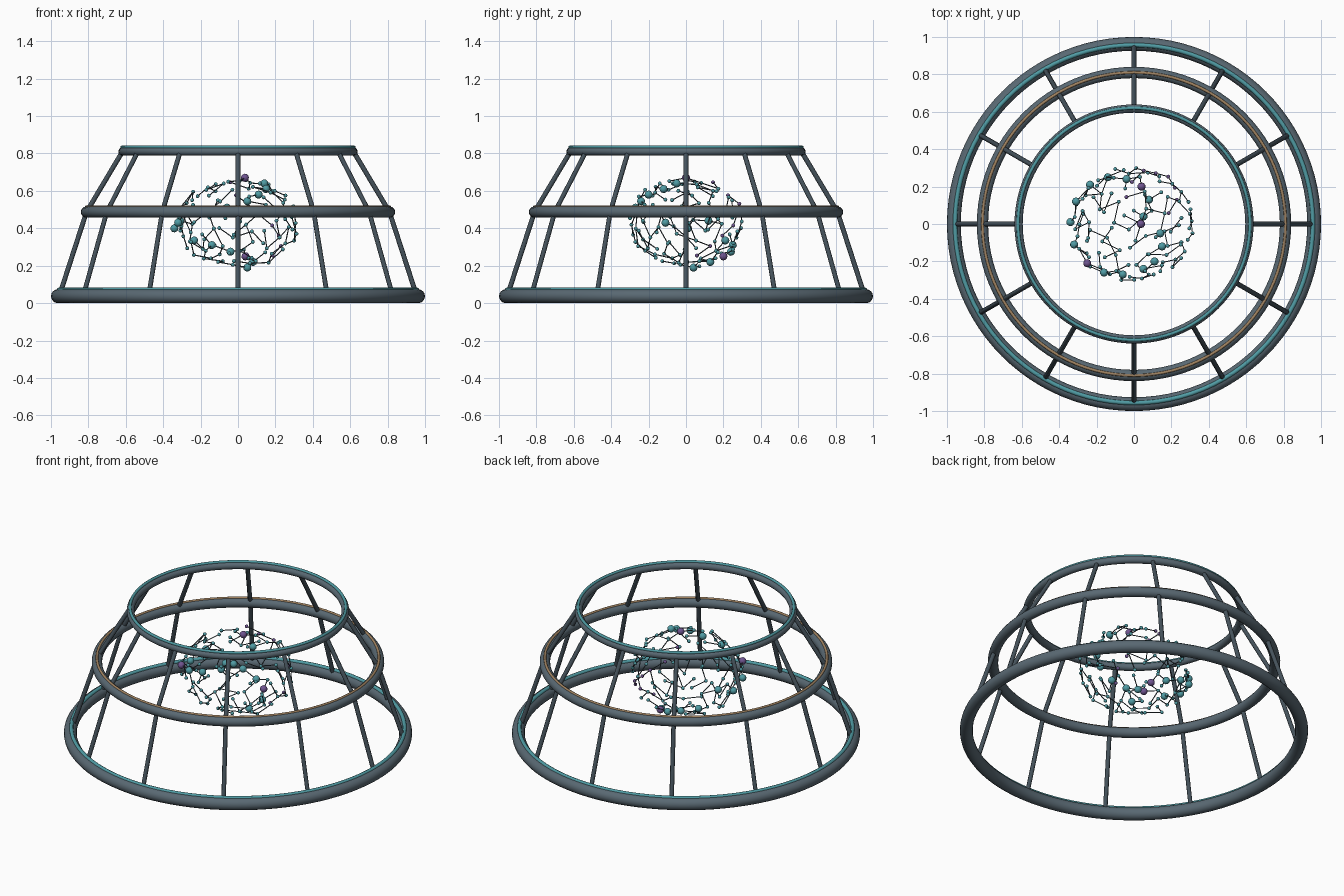
import bpy, bmesh, math, random
from mathutils import Vector, Matrix

if "Cube" in bpy.data.objects:
    bpy.data.objects.remove(bpy.data.objects["Cube"])

random.seed(4)

def material(name, rgb):
    m = bpy.data.materials.new(name)
    m.diffuse_color = (*rgb, 1)
    m.use_nodes = True
    m.node_tree.nodes["Principled BSDF"].inputs["Base Color"].default_value = m.diffuse_color
    return m

FRAME = material("frame_grey", (0.10, 0.14, 0.17))
STRUT = material("strut_grey", (0.06, 0.085, 0.105))
TEAL = material("teal", (0.08, 0.33, 0.37))
TAN = material("tan", (0.36, 0.23, 0.12))
PURPLE = material("purple", (0.16, 0.09, 0.28))

def ring(name, major, minor, z, mat, sides=16):
    bpy.ops.mesh.primitive_torus_add(major_segments=96, minor_segments=sides,
                                     major_radius=major, minor_radius=minor, location=(0, 0, z))
    o = bpy.context.object
    o.name = name
    o.data.materials.append(mat)
    bpy.ops.object.shade_smooth()

def finish(bm, name, mat):
    me = bpy.data.meshes.new(name)
    bm.to_mesh(me)
    bm.free()
    me.materials.append(mat)
    o = bpy.data.objects.new(name, me)
    bpy.context.collection.objects.link(o)
    bpy.context.view_layer.objects.active = o
    o.select_set(True)
    bpy.ops.object.shade_smooth_by_angle(angle=math.radians(50))
    o.select_set(False)

def rod(bm, a, b, r, sides):
    d = b - a
    rot = d.to_track_quat('Z', 'Y').to_matrix().to_4x4()
    bmesh.ops.create_cone(bm, cap_ends=True, segments=sides, radius1=r, radius2=r,
                          depth=d.length, matrix=Matrix.Translation((a + b) / 2) @ rot)

def ball(bm, p, r, detail):
    bmesh.ops.create_icosphere(bm, subdivisions=detail, radius=r, matrix=Matrix.Translation(p))

# three stacked hoops, each with a thin coloured inlay on top
ring("lower_hoop", 0.963, 0.037, 0.037, FRAME)
ring("lower_inlay", 0.957, 0.012, 0.071, TEAL, 8)
ring("middle_hoop", 0.81, 0.030, 0.487, FRAME)
ring("middle_inlay", 0.81, 0.008, 0.515, TAN, 8)
ring("upper_hoop", 0.617, 0.022, 0.811, FRAME)
ring("upper_inlay", 0.62, 0.009, 0.834, TEAL, 8)

# twelve bent struts joining the hoops
bpy.ops.object.select_all(action='DESELECT')
bm = bmesh.new()
for i in range(12):
    a = i * math.tau / 12
    pts = [Vector((r * math.cos(a), r * math.sin(a), z))
           for r, z in ((0.955, 0.04), (0.81, 0.487), (0.617, 0.811))]
    for p, q in zip(pts, pts[1:]):
        rod(bm, p, q, 0.013, 8)
finish(bm, "struts", STRUT)

# large nodes: a tilted loop around the core
C = Vector((0, 0, 0.43))
teal_big = [(0.05, -0.24, 0.545), (0.11, -0.20, 0.58), (0.15, -0.12, 0.61), (0.14, -0.05, 0.64),
            (0.05, 0.04, 0.19), (0.08, 0.13, 0.22), (-0.04, 0.24, 0.275), (-0.14, 0.25, 0.31),
            (-0.235, 0.21, 0.335), (-0.31, 0.12, 0.44), (-0.34, 0.01, 0.40), (-0.32, -0.11, 0.43),
            (-0.16, -0.26, 0.49), (-0.06, -0.27, 0.51)]
purple_big = [(0.037, 0.0, 0.67), (0.04, 0.20, 0.25), (-0.25, -0.21, 0.48)]
for name, pts, mat in (("large_nodes", teal_big, TEAL), ("accent_nodes", purple_big, PURPLE)):
    bm = bmesh.new()
    for p in pts:
        ball(bm, Vector(p), 0.022, 2)
    finish(bm, name, mat)

# small nodes spread over an ellipsoid shell
N = 110
nodes = []
for i in range(N):
    h = 1 - 2 * (i + 0.5) / N
    a = i * math.pi * (3 - math.sqrt(5))
    s = math.sqrt(1 - h * h)
    k = random.uniform(0.93, 1.03)
    nodes.append(C + k * Vector((0.325 * s * math.cos(a), 0.31 * s * math.sin(a), 0.24 * h)))
for name, mat, accent in (("small_nodes", TEAL, False), ("small_accent_nodes", PURPLE, True)):
    bm = bmesh.new()
    for i, p in enumerate(nodes):
        if (i % 13 == 6) == accent:
            ball(bm, p, 0.0105, 2)
    finish(bm, name, mat)

# thin links between neighbouring nodes
everything = nodes + [Vector(p) for p in teal_big + purple_big]
links = set()
for i, p in enumerate(everything):
    near = sorted(range(len(everything)), key=lambda j: (everything[j] - p).length)[1:5]
    links.add(tuple(sorted((i, random.choice(near)))))
bm = bmesh.new()
for i, j in sorted(links):
    rod(bm, everything[i], everything[j], 0.003, 6)
finish(bm, "links", STRUT)
